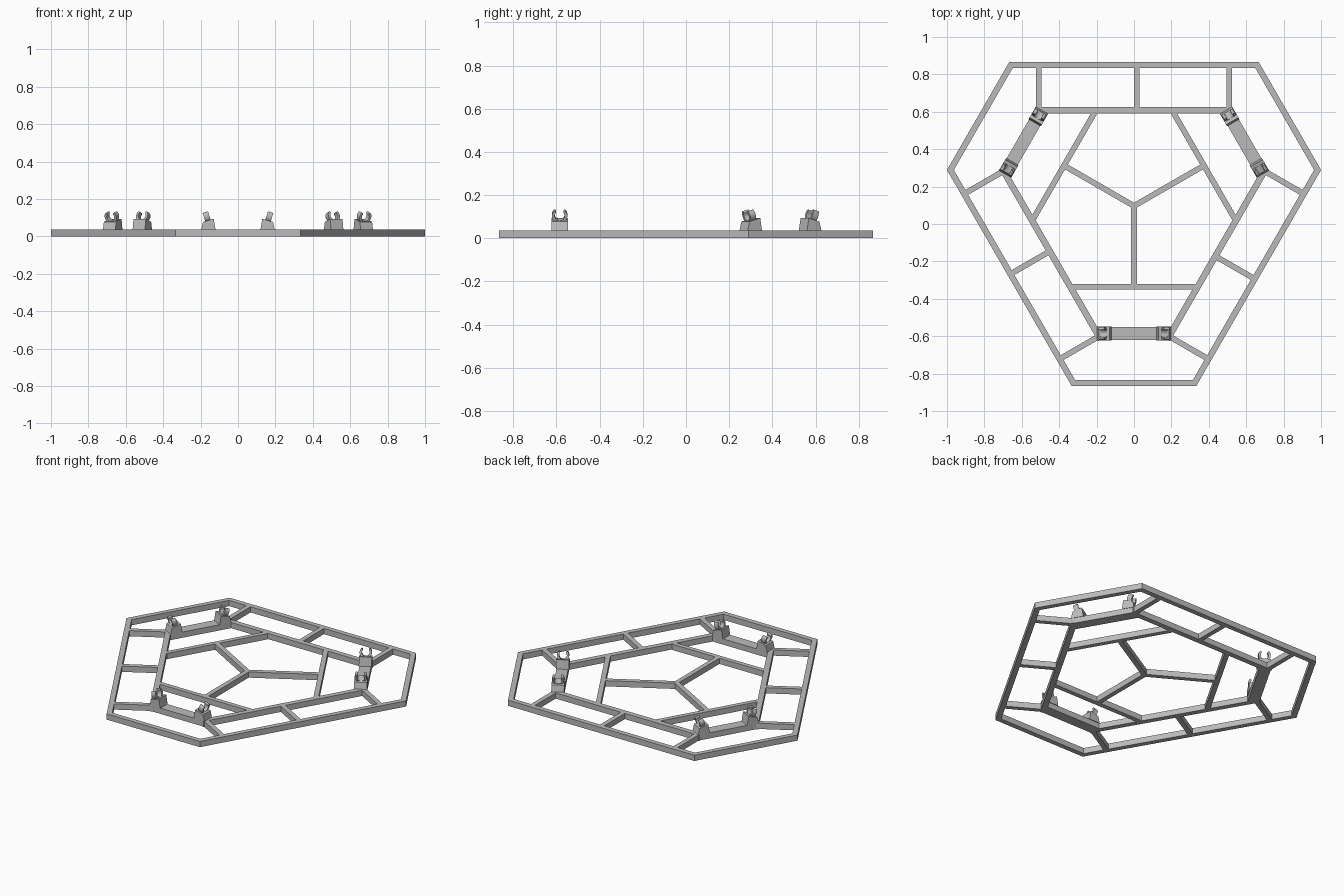
import bpy, bmesh
from math import radians, sin, cos
from mathutils import Matrix, Vector

if "Cube" in bpy.data.objects:
    bpy.data.objects.remove(bpy.data.objects["Cube"], do_unlink=True)

HEIGHT = 0.037
BEAM = 0.034
CENTRE = Matrix.Translation((0, 0.0965, 0))

grey = bpy.data.materials.new("plain_grey")
grey.use_nodes = True
colour = (0.5, 0.5, 0.5, 1)
grey.diffuse_color = colour
grey.node_tree.nodes["Principled BSDF"].inputs["Base Color"].default_value = colour


def finish(name, bm, matrix):
    bm.transform(CENTRE @ matrix)
    bmesh.ops.recalc_face_normals(bm, faces=bm.faces)
    mesh = bpy.data.meshes.new(name)
    bm.to_mesh(mesh)
    bm.free()
    mesh.materials.append(grey)
    obj = bpy.data.objects.new(name, mesh)
    bpy.context.collection.objects.link(obj)
    return obj


def prism(name, outline, low, high, matrix):
    """Extrude a flat outline along its local z axis."""
    bm = bmesh.new()
    face = bm.faces.new([bm.verts.new((x, y, low)) for x, y in outline])
    new = bmesh.ops.extrude_face_region(bm, geom=[face])["geom"]
    verts = [v for v in new if isinstance(v, bmesh.types.BMVert)]
    bmesh.ops.translate(bm, verts=verts, vec=(0, 0, high - low))
    return finish(name, bm, matrix)


def beam(name, start, end, width, matrix):
    a, b = Vector(start), Vector(end)
    side = (b - a).orthogonal().normalized() * width / 2
    return prism(name, [a + side, b + side, b - side, a - side], 0, HEIGHT, matrix)


def smooth(obj):
    bpy.ops.object.select_all(action="DESELECT")
    obj.select_set(True)
    bpy.context.view_layer.objects.active = obj
    bpy.ops.object.shade_smooth_by_angle(angle=radians(35))


turns = [Matrix.Rotation(radians(a), 4, "Z") for a in (0, -120, 120)]

# Outer rim with mitred corners
corners = [(t @ Vector((x, 0.77, 0))) for t in turns for x in (-0.6667, 0.6667)]
bm = bmesh.new()
loops = []
for inset in (0, 0.032):
    points = []
    for i, p in enumerate(corners):
        before = (corners[i - 1] - p).normalized()
        after = (corners[(i + 1) % 6] - p).normalized()
        points.append(p + (before + after) * inset / sin(radians(60)))
    for z in (0, HEIGHT):
        loops.append([bm.verts.new((p.x, p.y, z)) for p in points])
for one, two in ((0, 1), (1, 3), (3, 2), (2, 0)):
    for i in range(6):
        j = (i + 1) % 6
        bm.faces.new((loops[one][i], loops[one][j], loops[two][j], loops[two][i]))
finish("outer_rim", bm, Matrix.Identity(4))

# Open clip outline: a ring with a gap at the top and rounded prong tips
OUTER, INNER = 0.036, 0.023
MID, TIP = (OUTER + INNER) / 2, (OUTER - INNER) / 2
sweep = [radians(-215 + 250 * i / 20) for i in range(21)]
clip = [(OUTER * cos(a), OUTER * sin(a)) for a in sweep]
for i in range(1, 6):
    a = sweep[-1] + radians(30 * i)
    clip.append((MID * cos(sweep[-1]) + TIP * cos(a), MID * sin(sweep[-1]) + TIP * sin(a)))
clip += [(INNER * cos(a), INNER * sin(a)) for a in reversed(sweep)]
for i in range(1, 6):
    a = sweep[0] + radians(180 + 30 * i)
    clip.append((MID * cos(sweep[0]) + TIP * cos(a), MID * sin(sweep[0]) + TIP * sin(a)))

# Sloped block under each clip, seen along the short side plate
block = [(0.12, HEIGHT - 0.002), (0.197, HEIGHT - 0.002), (0.187, 0.077), (0.13, 0.094)]
upright = Matrix.Rotation(radians(90), 4, "X")
along = Matrix.Rotation(radians(90), 4, "Z") @ upright

for t in turns:
    # Frame members of one third
    beam("inner_long_beam", (-0.53, 0.511), (0.53, 0.511), BEAM, t)
    beam("middle_strut", (0.015, 0.511), (0.015, 0.75), 0.03, t)
    for side in (-1, 1):
        beam("corner_strut", (0.51 * side, 0.511), (0.51 * side, 0.75), 0.03, t)
    beam("inner_cross_beam", (-0.325, -0.432), (0.325, -0.432), 0.03, t)
    beam("centre_spoke", (0, 0), (0, -0.432), 0.03, t)
    plate = [(-0.215, -0.648), (0.215, -0.648), (0.187, -0.717), (-0.187, -0.717)]
    prism("short_side_plate", plate, 0, HEIGHT, t)

    # Pair of mirrored clip brackets
    for side in (-1, 1):
        place = t @ Matrix.Translation((0, -0.682, 0)) @ Matrix.Diagonal((side, 1, 1, 1))
        prism("bracket_block", block, -0.038, 0.038, place @ upright)
        lean = Matrix.Translation((0.168, 0, 0.107)) @ Matrix.Rotation(radians(17), 4, "Y")
        smooth(prism("open_clip", clip, -0.015, 0.015, place @ lean @ along))
